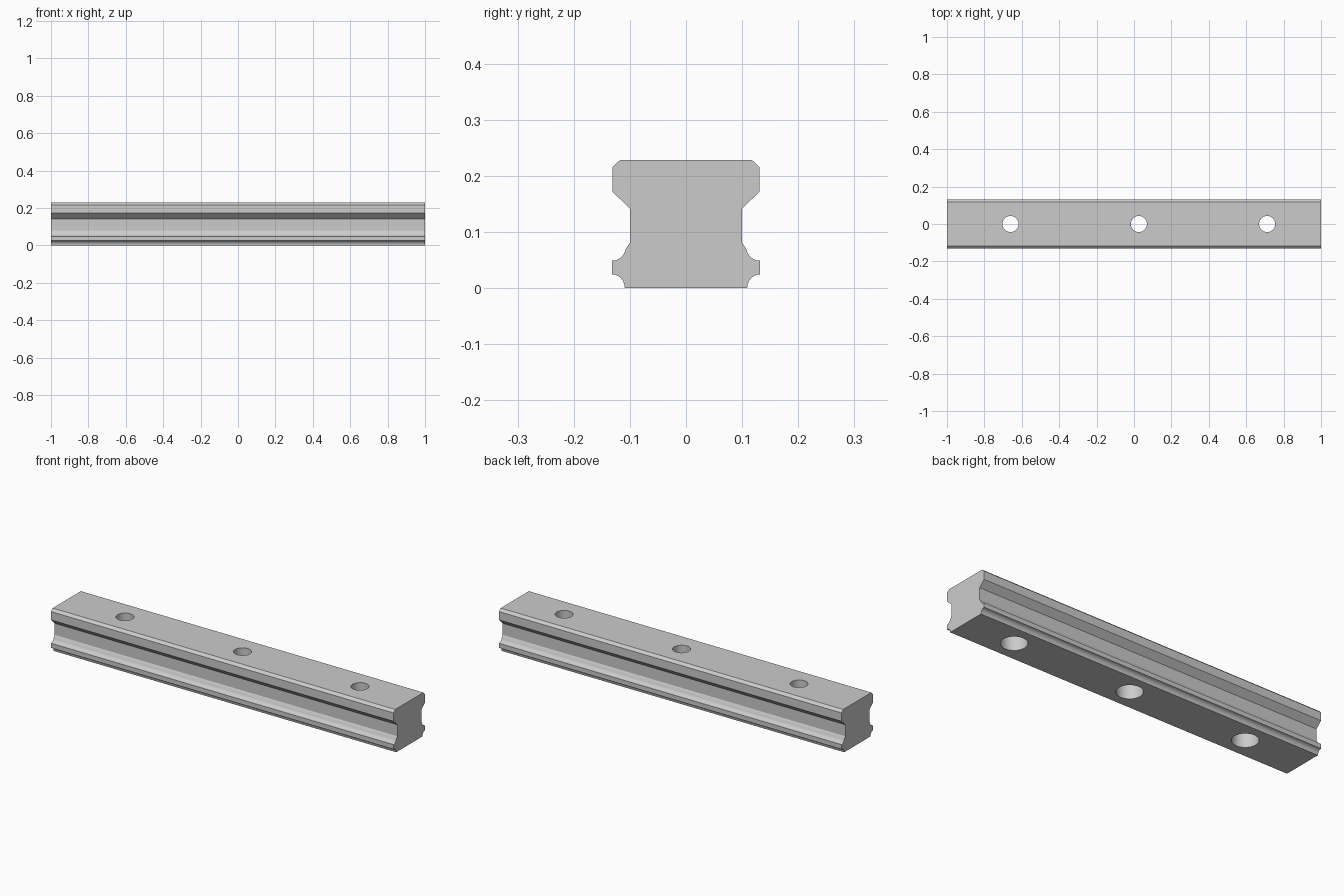
import bpy
import bmesh
import math
from mathutils import Matrix

LENGTH = 2.0
HOLE_X = (-0.66, 0.026, 0.712)

cube = bpy.data.objects.get("Cube")
if cube:
    bpy.data.objects.remove(cube, do_unlink=True)

steel = bpy.data.materials.new("grey_steel")
steel.use_nodes = True
colour = (0.6, 0.6, 0.6, 1)
steel.diffuse_color = colour
steel.node_tree.nodes["Principled BSDF"].inputs["Base Color"].default_value = colour


def add_object(name, bm):
    bmesh.ops.recalc_face_normals(bm, faces=bm.faces[:])
    mesh = bpy.data.meshes.new(name)
    bm.to_mesh(mesh)
    bm.free()
    mesh.materials.append(steel)
    obj = bpy.data.objects.new(name, mesh)
    bpy.context.collection.objects.link(obj)
    return obj


def arc(cy, cz, ry, rz, start, end, steps=6):
    angles = [math.radians(start + (end - start) * i / steps) for i in range(steps + 1)]
    return [(cy + ry * math.cos(a), cz + rz * math.sin(a)) for a in angles]


# Rail: half cross-section, mirrored and extruded along its length
half = arc(0.132, 0, 0.023, 0.025, 180, 90)
half += arc(0.132, 0.075, 0.025, 0.026, 270, 191)
half += [(0.1, 0.081), (0.1, 0.142), (0.131, 0.172), (0.131, 0.216), (0.117, 0.229)]
outline = half + [(-y, z) for y, z in reversed(half)]

bm = bmesh.new()
end_face = bm.faces.new([bm.verts.new((-LENGTH / 2, y, z)) for y, z in outline])
grown = bmesh.ops.extrude_face_region(bm, geom=[end_face], use_keep_orig=True)
moved = [v for v in grown["geom"] if isinstance(v, bmesh.types.BMVert)]
bmesh.ops.translate(bm, verts=moved, vec=(LENGTH, 0, 0))
rail = add_object("rail", bm)


# Bolt holes: narrow through the top, wide counterbore from below
def drill(name, radius, low, high):
    bm = bmesh.new()
    for x in HOLE_X:
        bmesh.ops.create_cone(bm, cap_ends=True, segments=48, radius1=radius,
                              radius2=radius, depth=high - low,
                              matrix=Matrix.Translation((x, 0, (low + high) / 2)))
    cutter = add_object(name, bm)
    cut = rail.modifiers.new(name, 'BOOLEAN')
    cut.operation = 'DIFFERENCE'
    cut.solver = 'EXACT'
    cut.object = cutter
    bpy.context.view_layer.objects.active = rail
    bpy.ops.object.modifier_apply(modifier=cut.name)
    bpy.data.objects.remove(cutter, do_unlink=True)


drill("counterbore_cutter", 0.063, -0.1, 0.105)
drill("bolt_hole_cutter", 0.043, -0.1, 0.4)

bpy.ops.object.select_all(action='DESELECT')
rail.select_set(True)
bpy.context.view_layer.objects.active = rail
bpy.ops.object.shade_smooth_by_angle(angle=math.radians(30))
